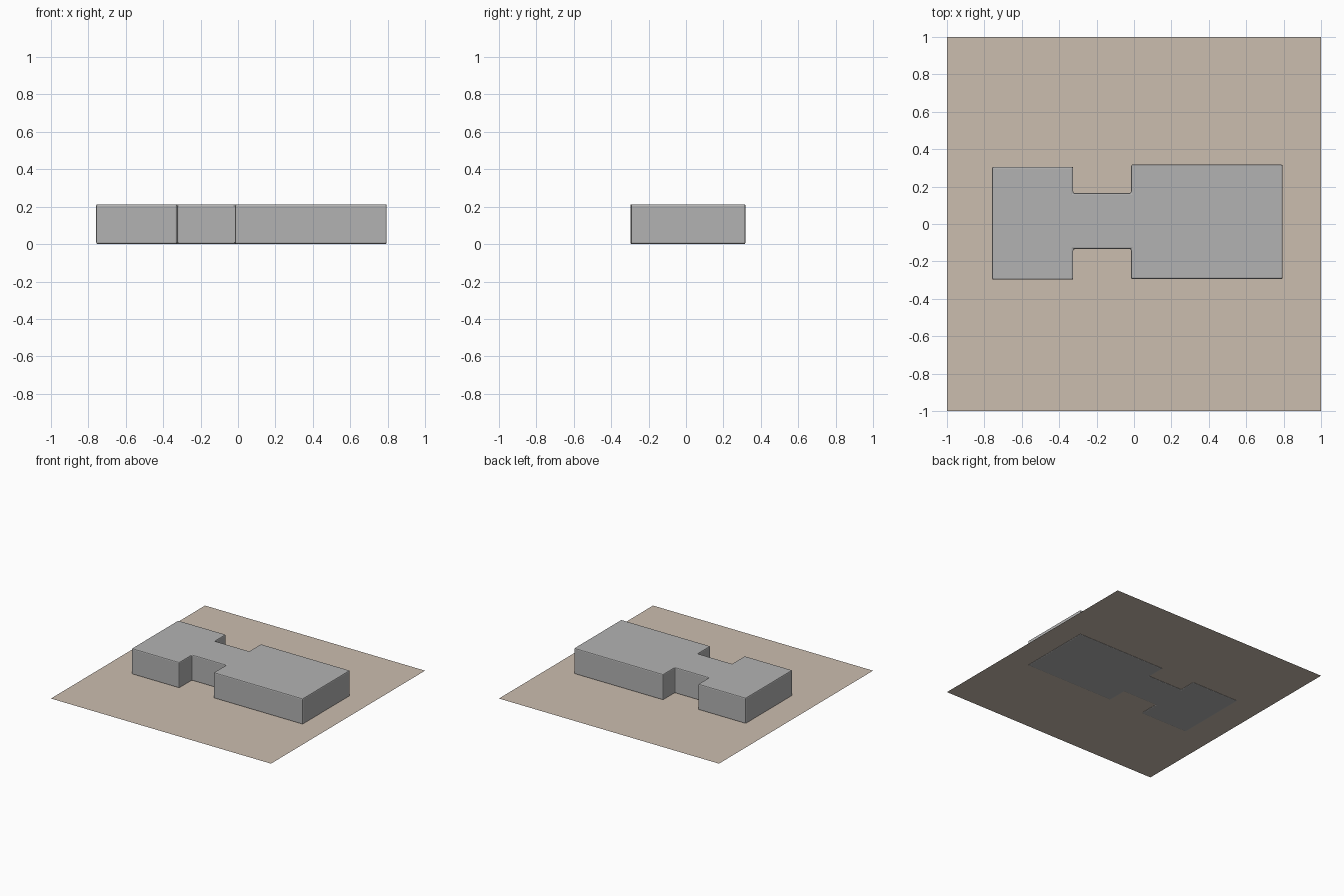
import bpy, bmesh

if "Cube" in bpy.data.objects:
    bpy.data.objects.remove(bpy.data.objects["Cube"])


def flat_material(name, rgb):
    mat = bpy.data.materials.new(name)
    mat.diffuse_color = (*rgb, 1.0)
    mat.use_nodes = True
    mat.node_tree.nodes["Principled BSDF"].inputs["Base Color"].default_value = mat.diffuse_color
    return mat


def polygon_object(name, points, z, height, mat):
    """Flat outline at height z, extruded upwards when height > 0."""
    bm = bmesh.new()
    face = bm.faces.new([bm.verts.new((x, y, z)) for x, y in points])
    if height:
        top = bmesh.ops.extrude_face_region(bm, geom=[face], use_keep_orig=True)
        bmesh.ops.translate(bm, vec=(0, 0, height),
                            verts=[v for v in top["geom"] if isinstance(v, bmesh.types.BMVert)])
        bmesh.ops.recalc_face_normals(bm, faces=bm.faces)
    mesh = bpy.data.meshes.new(name)
    bm.to_mesh(mesh)
    bm.free()
    mesh.materials.append(mat)
    obj = bpy.data.objects.new(name, mesh)
    bpy.context.collection.objects.link(obj)
    return obj


tan = flat_material("sandy tan", (0.60, 0.51, 0.43))
grey = flat_material("concrete grey", (0.45, 0.45, 0.45))

# thin square plot, just above the underside of the building
polygon_object("ground_plot", [(-1, -1), (1, -1), (1, 1), (-1, 1)], 0.004, 0, tan)

# building: small wing, narrow link, large wing in one outline
outline = [
    (-0.758, -0.298), (-0.325, -0.298), (-0.325, -0.134), (-0.015, -0.134),
    (-0.015, -0.295), (0.795, -0.295), (0.795, 0.318), (-0.015, 0.318),
    (-0.015, 0.166), (-0.325, 0.166), (-0.325, 0.306), (-0.758, 0.306),
]
building = polygon_object("building", outline, 0.0, 0.213, grey)

# softened edges
bevel = building.modifiers.new("soft_edges", "BEVEL")
bevel.width = 0.008
bevel.segments = 2
bevel.limit_method = "ANGLE"
